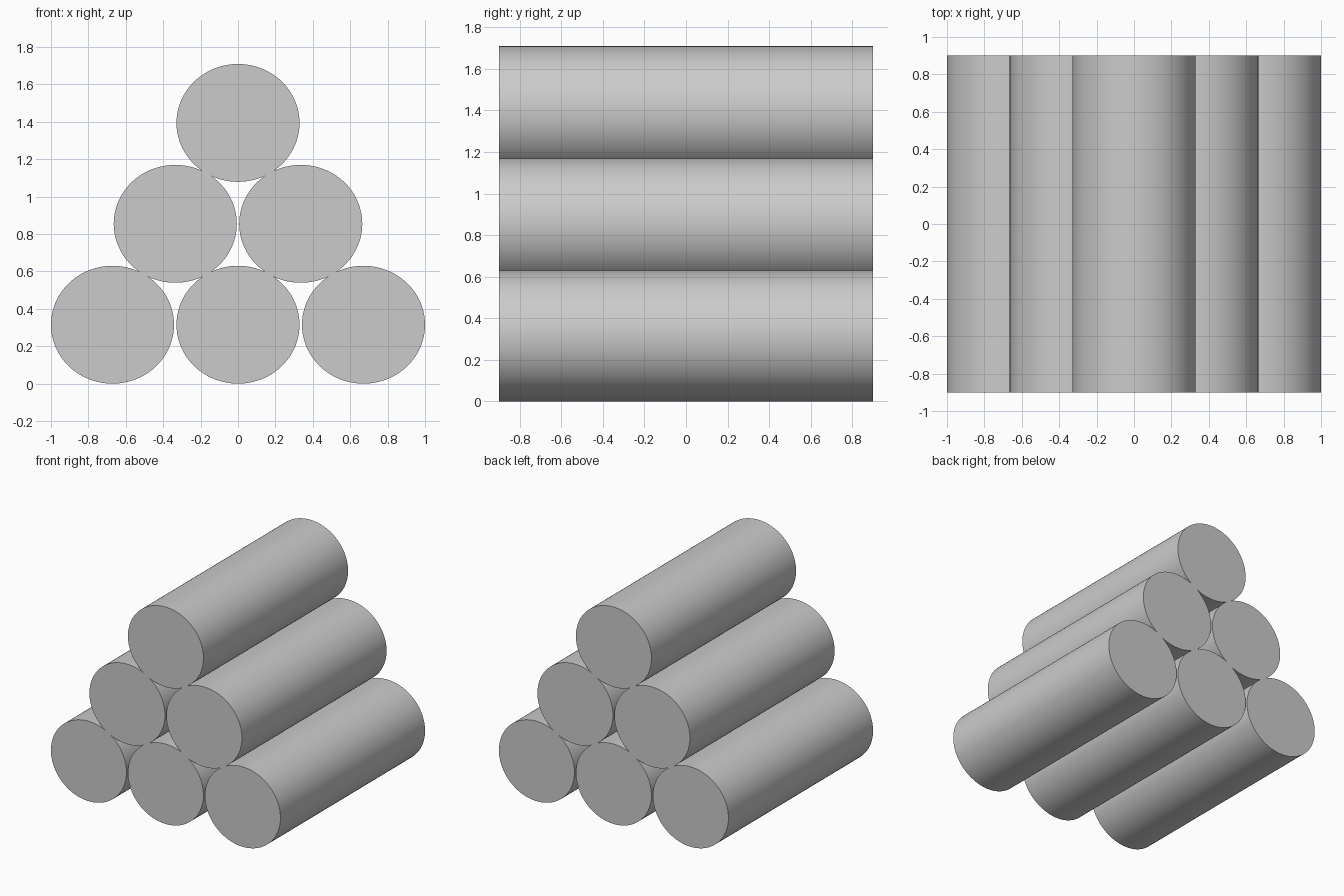
import bpy, math

if "Cube" in bpy.data.objects:
    bpy.data.objects.remove(bpy.data.objects["Cube"])

RX, RZ, LENGTH = 0.329, 0.315, 1.8   # slightly flattened logs
DX, DZ = 0.671, 0.5395               # spacing within and between rows


def log(name, x, z):
    bpy.ops.mesh.primitive_cylinder_add(vertices=96, radius=1, depth=LENGTH,
                                        location=(x, 0, z),
                                        rotation=(math.pi / 2, 0, 0))
    ob = bpy.context.object
    ob.name = name
    ob.scale = (RX, RZ, 1)
    bpy.ops.object.transform_apply(location=False, rotation=True, scale=True)
    bpy.ops.object.shade_smooth_by_angle(angle=math.radians(30))


# pyramid stack: rows of three, two and one
for row, count in enumerate((3, 2, 1)):
    for i in range(count):
        log(f"log_row{row + 1}_{i + 1}", (i - (count - 1) / 2) * DX * 1.0,
            RZ + row * DZ)
